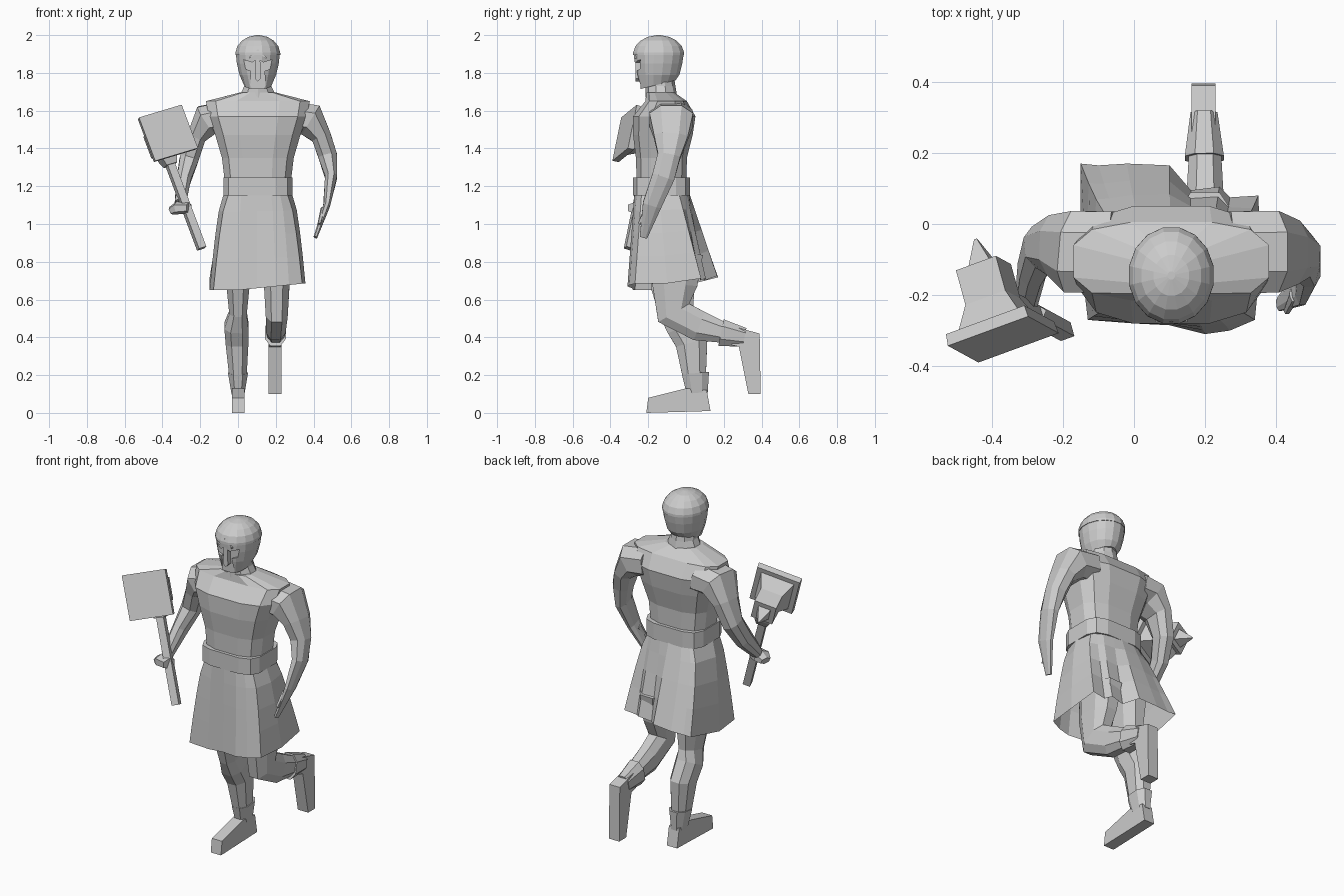
import bpy, bmesh, math
from mathutils import Vector

if "Cube" in bpy.data.objects:
    bpy.data.objects.remove(bpy.data.objects["Cube"], do_unlink=True)

X, Y, Z = Vector((1, 0, 0)), Vector((0, 1, 0)), Vector((0, 0, 1))
MID = 0.105  # body centre line

grey = bpy.data.materials.new("plain_grey")
grey.use_nodes = True
COLOUR = (0.6, 0.6, 0.6, 1)
grey.diffuse_color = COLOUR
grey.node_tree.nodes["Principled BSDF"].inputs["Base Color"].default_value = COLOUR


def finish(name, bm):
    """Turn a bmesh into a flat shaded object."""
    bmesh.ops.recalc_face_normals(bm, faces=bm.faces)
    mesh = bpy.data.meshes.new(name)
    bm.to_mesh(mesh)
    bm.free()
    mesh.materials.append(grey)
    obj = bpy.data.objects.new(name, mesh)
    bpy.context.scene.collection.objects.link(obj)
    return obj


def section(centre, a, b, ra, rb, sides, power):
    """Superellipse cross-section that reaches ra along a and rb along b."""
    points = []
    grow = math.cos(math.pi / sides) ** (-2 / power)
    for i in range(sides):
        angle = math.tau * (i + 0.5) / sides
        c, s = math.cos(angle), math.sin(angle)
        u = math.copysign(abs(c) ** (2 / power), c) * ra * grow
        v = math.copysign(abs(s) ** (2 / power), s) * rb * grow
        points.append(Vector(centre) + a * u + b * v)
    return points


def loft(name, rings, caps=True):
    """Skin a list of rings with equal point counts."""
    bm = bmesh.new()
    rows = [[bm.verts.new(p) for p in ring] for ring in rings]
    count = len(rows[0])
    for low, high in zip(rows, rows[1:]):
        for i in range(count):
            j = (i + 1) % count
            bm.faces.new((low[i], low[j], high[j], high[i]))
    if caps:
        bm.faces.new(rows[0])
        bm.faces.new(rows[-1])
    return finish(name, bm)


def limb(name, stations, ref, sides=8, power=2.4):
    """Loft along a path of (x, y, z, radius along ref, other radius)."""
    centres = [Vector(s[:3]) for s in stations]
    rings = []
    for i, s in enumerate(stations):
        ahead = centres[min(i + 1, len(centres) - 1)]
        tangent = (ahead - centres[max(i - 1, 0)]).normalized()
        a = (ref - tangent * ref.dot(tangent)).normalized()
        rings.append(section(s[:3], a, tangent.cross(a), s[3], s[4], sides, power))
    return loft(name, rings)


def stack(name, levels, sides, power):
    """Loft of level rings (z, half width, front y, back y)."""
    return loft(name, [section((MID, (f + b) / 2, z), X, Y, w, (b - f) / 2, sides, power)
                       for z, w, f, b in levels])


def prism(name, profile, axis, start, end):
    """Extrude a profile along X (profile is y, z) or Y (profile is x, z)."""
    side = Y if axis == X else X
    return loft(name, [[axis * d + side * p + Z * q for p, q in profile]
                       for d in (start, end)])


# Torso, belt and neck
stack("torso", [(1.18, 0.17, -0.26, 0), (1.35, 0.19, -0.265, 0.005),
                (1.47, 0.225, -0.28, 0.035), (1.57, 0.26, -0.28, 0.05),
                (1.65, 0.275, -0.215, 0.005), (1.695, 0.1, -0.21, -0.06)], 12, 3)
stack("belt", [(1.15, 0.183, -0.28, 0.02), (1.245, 0.183, -0.28, 0.02)], 12, 4)
stack("neck", [(1.67, 0.1, -0.21, -0.05), (1.73, 0.072, -0.21, -0.06),
               (1.8, 0.068, -0.22, -0.07)], 10, 2)

# Skirt with a blown back hem
hem = [(-.15, .17), (-.1, .165), (-.02, .17), (.1, .165), (.16, .095), (.24, .105),
       (.27, .075), (.35, .08), (.357, -.1), (.34, -.27), (.27, -.3), (.2, -.31),
       (.1, -.285), (0, -.28), (-.13, -.27), (-.15, -.1)]
rings = []
for t in (0, 0.2, 0.45, 0.7, 1):
    ring = []
    for x, y in hem:
        low = Vector((x, y, 0.65 + 0.1 * max(0, x) + 0.45 * max(0, y - 0.02)))
        angle = math.atan2((y + 0.08) / 0.24, (x - MID) / 0.25)
        c, s = math.cos(angle), math.sin(angle)
        reach = (abs(c) ** 3 + abs(s) ** 3) ** (-1 / 3)
        top = Vector((MID + 0.178 * c * reach, -0.13 + 0.145 * s * reach, 1.17))
        point = top.lerp(low, t)
        point.x = top.x + (low.x - top.x) * t ** 0.6
        ring.append(point)
    rings.append(ring)
loft("skirt", rings, caps=False)

# Arms
limb("left_arm", [(.27, -.08, 1.565, .115, .085), (.385, -.078, 1.55, .115, .09),
                  (.442, -.08, 1.46, .09, .052), (.475, -.09, 1.36, .06, .05),
                  (.493, -.12, 1.25, .06, .032), (.47, -.18, 1.1, .05, .018),
                  (.41, -.225, .93, .02, .01)], Y)
limb("right_arm", [(-.06, -.08, 1.565, .115, .085), (-.165, -.078, 1.55, .115, .085),
                   (-.22, -.06, 1.46, .085, .05), (-.26, -.065, 1.34, .06, .05),
                   (-.288, -.13, 1.23, .055, .037), (-.305, -.23, 1.11, .03, .03)], Y)
limb("left_thumb", [(.45, -.2, 1.08, .02, .012), (.43, -.245, 1.0, .01, .008)], Y, 6)
limb("right_fist", [(-.355, -.24, 1.07, .03, .02), (-.32, -.25, 1.085, .045, .03),
                    (-.26, -.275, 1.085, .035, .026)], Y, 6)

# Legs: right one planted, left one kicked back
limb("right_leg", [(0, -.06, .85, .08, .12), (0, -.07, .66, .06, .115),
                   (0, -.05, .53, .046, .09), (-.008, -.02, .46, .064, .085),
                   (-.005, .03, .37, .06, .085), (0, .045, .18, .045, .06)], X)
limb("left_leg", [(.2, -.04, .85, .085, .13), (.205, -.06, .68, .068, .12),
                  (.205, -.065, .53, .058, .095), (.2, .07, .46, .052, .08),
                  (.2, .2, .425, .045, .055)], X)
limb("right_boot", [(0, .05, .21, .052, .072), (0, .06, .1, .034, .055)], X)
limb("left_boot", [(.198, .185, .425, .055, .072), (.197, .31, .4, .038, .05)], X)
prism("right_foot", [(-.21, 0), (-.2, .08), (0, .13), (.11, .12), (.13, .01)],
      X, -0.032, 0.035)
prism("left_foot", [(.24, .36), (.26, .455), (.39, .42), (.395, .1), (.33, .1), (.28, .35)],
      X, 0.162, 0.23)

# Helmet shell with a lower edge that rises towards the back
helmet = stack("helmet", [(1.735, .072, -.25, -.055), (1.79, .097, -.265, -.035),
                          (1.85, .111, -.272, -.02), (1.9, .116, -.275, -.012)], 16, 2)
for v in helmet.data.vertices:
    if v.co.z < 1.75:
        v.co.z += 0.25 * (v.co.y + 0.16)

# Face opening cut out of the shell
opening = [(-.075, .87), (-.03, .855), (0, .875), (.03, .855), (.075, .87), (.065, .82),
           (.035, .81), (.045, .68), (-.045, .68), (-.035, .81), (-.065, .82)]
cutter = prism("opening_cutter", [(x + MID, z + 1) for x, z in opening], Y, -0.4, -0.24)
cutter.hide_render = True
cut = helmet.modifiers.new("face_opening", "BOOLEAN")
cut.operation, cut.object, cut.solver = "DIFFERENCE", cutter, "EXACT"
graph = bpy.context.evaluated_depsgraph_get()
carved = bpy.data.meshes.new_from_object(helmet.evaluated_get(graph))
helmet.modifiers.clear()
helmet.data = carved
bpy.data.objects.remove(cutter, do_unlink=True)

guard = [(-.012, .88), (.012, .88), (.016, .77), (0, .755), (-.016, .77)]
prism("nose_guard", [(x + MID, z + 1) for x, z in guard], Y, -0.268, -0.235)
brow = [(-.045, .885), (0, .925), (.045, .885), (.045, .875), (0, .905), (-.045, .875)]
prism("brow_ridge", [(x + MID, z + 1) for x, z in brow], Y, -0.276, -0.2)
dome = [(1.895, .119, -.28, -.01)]
for k in range(5):
    angle = math.radians(k * 20 + 5)
    r = math.cos(angle)
    dome.append((1.9 + 0.1 * math.sin(angle), 0.119 * r, -0.145 - 0.135 * r, -0.145 + 0.135 * r))
stack("helmet_dome", dome, 16, 2)

# Hammer, built along its own right, up and back axes
right = Vector((0.9, 0.33, 0.27)).normalized()
up = Vector((-0.365, 0.18, 0.91))
up = (up - right * up.dot(right)).normalized()
back = up.cross(right)
FACE = Vector((-0.368, -0.325, 1.483))


def square(centre, a, b, h):
    return [centre + a * h * i + b * h * j for i, j in ((-1, -1), (1, -1), (1, 1), (-1, 1))]


def hammer_part(name, steps):
    loft(name, [square(FACE + back * d, right, up, h) for d, h in steps])


hammer_part("hammer_plate", [(0, .125), (.035, .122)])
hammer_part("hammer_taper", [(.035, .095), (.12, .06)])
hammer_part("hammer_block", [(.11, .062), (.22, .062)])
hammer_part("hammer_spike", [(.22, .035), (.305, .004)])
grip = FACE + back * 0.15
loft("hammer_handle", [square(grip - up * d, right, back, 0.021) for d in (0, 0.62)])
loft("hammer_collar", [square(grip - up * d, right, back, h)
                       for d, h in ((.05, .05), (.1, .042), (.14, .03))])
